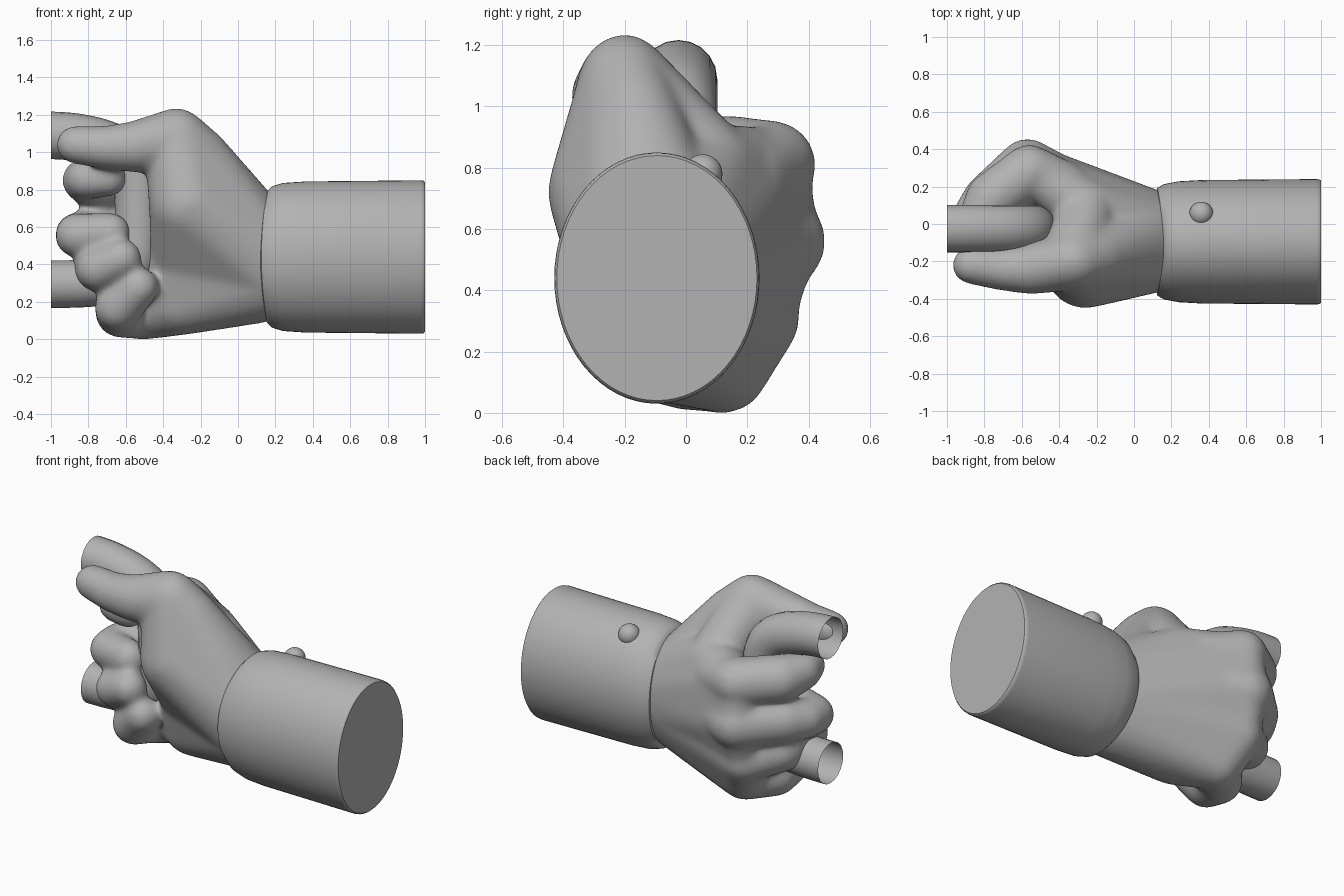
import bpy, bmesh
from math import sin, cos, pi
from mathutils import Vector

cube = bpy.data.objects.get("Cube")
if cube:
    bpy.data.objects.remove(cube, do_unlink=True)

grey = bpy.data.materials.new("plain grey")
grey.use_nodes = True
colour = (0.45, 0.45, 0.45, 1)
grey.diffuse_color = colour
grey.node_tree.nodes["Principled BSDF"].inputs["Base Color"].default_value = colour


def add_object(name, data):
    obj = bpy.data.objects.new(name, data)
    bpy.context.collection.objects.link(obj)
    data.materials.append(grey)
    return obj


def select_only(obj):
    bpy.ops.object.select_all(action='DESELECT')
    obj.select_set(True)
    bpy.context.view_layer.objects.active = obj


# Unit ball points shared by every hull
ball_bm = bmesh.new()
bmesh.ops.create_icosphere(ball_bm, subdivisions=3, radius=1)
BALL = [v.co.copy() for v in ball_bm.verts]
ball_bm.free()
SWELL = 0.008  # makes up for the shrinkage of smoothing


def add_hull(target, balls):
    """Wrap a convex skin round balls given as (x, y, z, radius or radii)."""
    bm = bmesh.new()
    for x, y, z, r in balls:
        rx, ry, rz = r if isinstance(r, tuple) else (r + SWELL,) * 3
        for p in BALL:
            bm.verts.new((x + p.x * rx, y + p.y * ry, z + p.z * rz))
    bmesh.ops.convex_hull(bm, input=bm.verts[:])
    loose = [v for v in bm.verts if not v.link_faces]
    bmesh.ops.delete(bm, geom=loose, context='VERTS')
    bmesh.ops.recalc_face_normals(bm, faces=bm.faces[:])
    mesh = bpy.data.meshes.new("hull")
    bm.to_mesh(mesh)
    bm.free()
    target.from_mesh(mesh)
    bpy.data.meshes.remove(mesh)


def sunk(ball):
    """A slightly smaller ball, so that the knuckle stands proud of the palm."""
    return (*ball[:3], ball[3] - 0.022)


# Hand: palm masses, thumb and four curled fingers
hand_bm = bmesh.new()
wrist = (0.16, -0.095, 0.435, (0.1, 0.265, 0.345))
thumb_base = (-0.33, -0.2, 1.06, (0.175, 0.155, 0.178))
thumb_back = (-0.2, -0.17, 0.985, 0.14)
thumb_pad = (-0.26, -0.235, 0.72, 0.21)
heel = (-0.3, -0.01, 0.2, 0.17)
palm = (-0.27, -0.06, 0.43, 0.19)
web = (-0.25, 0.08, 0.785, 0.15)
index_knuckle = (-0.56, 0.28, 0.81, 0.138)
middle_knuckle = (-0.57, 0.30, 0.56, 0.15)
ring_knuckle = (-0.57, 0.225, 0.31, 0.14)
pinky_knuckle = (-0.5, 0.125, 0.14, 0.135)

for masses in [
    [wrist, web, sunk(index_knuckle), sunk(middle_knuckle)],
    [wrist, palm, sunk(middle_knuckle), sunk(ring_knuckle)],
    [wrist, heel, ring_knuckle, pinky_knuckle],
    [wrist, palm, heel],
    [wrist, palm, thumb_pad],
    [wrist, thumb_base, thumb_back, thumb_pad],
    [thumb_base, thumb_pad, web],
]:
    add_hull(hand_bm, masses)

digits = [
    [thumb_base, (-0.55, -0.24, 1.03, 0.13), (-0.7, -0.24, 1.025, 0.11),
     (-0.87, -0.22, 1.04, 0.095)],
    [(-0.36, 0.2, 0.77, 0.12), index_knuckle, (-0.76, 0.135, 0.83, 0.135),
     (-0.83, 0.02, 0.85, 0.105), (-0.81, -0.06, 0.855, 0.1), (-0.69, -0.11, 0.86, 0.09)],
    [(-0.36, 0.22, 0.55, 0.12), middle_knuckle, (-0.78, 0.13, 0.57, 0.13),
     (-0.86, 0.03, 0.56, 0.11), (-0.86, -0.06, 0.555, 0.11), (-0.68, -0.12, 0.57, 0.1)],
    [(-0.36, 0.15, 0.34, 0.12), ring_knuckle, (-0.74, 0.1, 0.36, 0.125),
     (-0.76, -0.06, 0.37, 0.115), (-0.75, -0.16, 0.375, 0.11), (-0.62, -0.21, 0.43, 0.1)],
    [pinky_knuckle, (-0.63, 0.0, 0.14, 0.125),
     (-0.64, -0.13, 0.17, 0.12), (-0.53, -0.2, 0.28, 0.1)],
]
for joints in digits:
    for pair in zip(joints, joints[1:]):
        add_hull(hand_bm, pair)
hand_mesh = bpy.data.meshes.new("hand")
hand_bm.to_mesh(hand_mesh)
hand_bm.free()
hand = add_object("hand", hand_mesh)
remesh = hand.modifiers.new("fuse", 'REMESH')
remesh.mode = 'VOXEL'
remesh.voxel_size = 0.014
remesh.use_smooth_shade = True
soften = hand.modifiers.new("soften", 'SMOOTH')
soften.factor = 0.5
soften.iterations = 35

# Cuff: oval sleeve with a rounded mouth and a closed end
SIDES = 64
cuff_bm = bmesh.new()
rings = []
for x, scale, sag in [(0.15, 0.8, 0.03), (0.155, 0.86, 0.03), (0.18, 0.92, 0.02),
                      (0.24, 0.965, 0), (0.36, 0.985, 0), (0.975, 1, 0),
                      (0.992, 0.994, 0), (1, 0.975, 0)]:
    ring = []
    for i in range(SIDES):
        a = 2 * pi * i / SIDES
        ring.append(cuff_bm.verts.new((x - sag * cos(a) ** 2,
                                       -0.095 + 0.335 * scale * cos(a),
                                       0.44 + 0.41 * scale * sin(a))))
    rings.append(ring)
for a, b in zip(rings, rings[1:]):
    for i in range(SIDES):
        j = (i + 1) % SIDES
        cuff_bm.faces.new((a[i], a[j], b[j], b[i]))
cuff_bm.faces.new(rings[-1])
cuff_bm.faces.new(rings[0][::-1])
bmesh.ops.recalc_face_normals(cuff_bm, faces=cuff_bm.faces[:])
cuff_mesh = bpy.data.meshes.new("cuff")
cuff_bm.to_mesh(cuff_mesh)
cuff_bm.free()
cuff = add_object("cuff", cuff_mesh)
select_only(cuff)
bpy.ops.object.shade_smooth_by_angle(angle=0.7)

# Round button on the cuff
button_bm = bmesh.new()
bmesh.ops.create_uvsphere(button_bm, u_segments=32, v_segments=16, radius=0.064)
bmesh.ops.translate(button_bm, verts=button_bm.verts[:], vec=Vector((0.36, 0.055, 0.78)))
button_mesh = bpy.data.meshes.new("cuff_button")
button_bm.to_mesh(button_mesh)
button_bm.free()
button = add_object("cuff_button", button_mesh)
select_only(button)
bpy.ops.object.shade_smooth()

# Handle: bent tube, open at both ends
path = [(-1, 1.09), (-0.87, 1.09), (-0.56, 1.03), (-0.53, 0.8),
        (-0.53, 0.55), (-0.56, 0.295), (-0.87, 0.295), (-1, 0.295)]
tube = bpy.data.curves.new("handle", 'CURVE')
tube.dimensions = '3D'
spline = tube.splines.new('NURBS')
spline.points.add(len(path) - 1)
for point, (x, z) in zip(spline.points, path):
    point.co = (x, -0.025, z, 1)
spline.use_endpoint_u = True
spline.order_u = 4
spline.resolution_u = 10
tube.bevel_depth = 0.127
tube.bevel_resolution = 8
tube.use_fill_caps = False
handle = add_object("handle", tube)
select_only(handle)
bpy.ops.object.convert(target='MESH')
